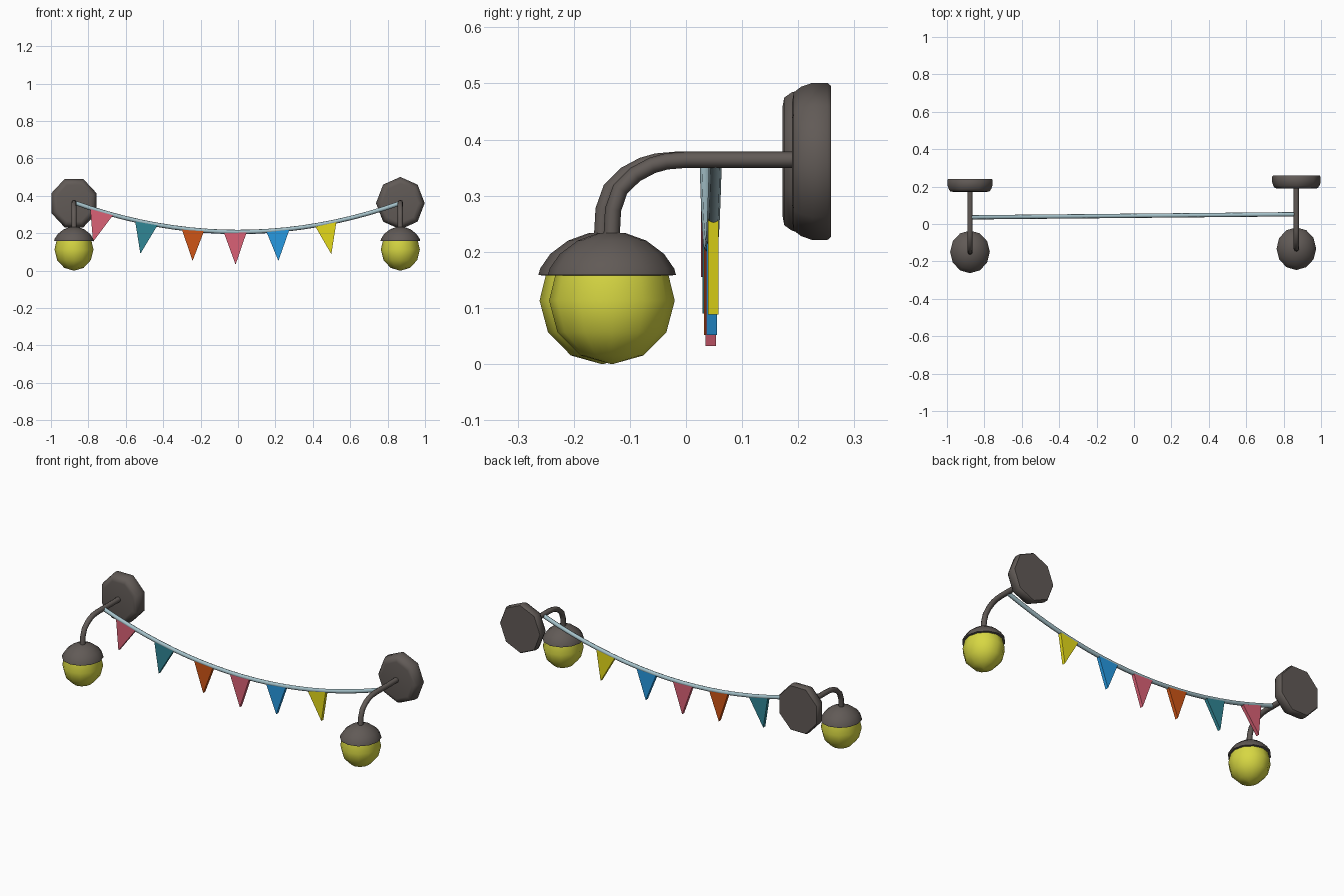
import bpy, bmesh, math
from mathutils import Matrix

if "Cube" in bpy.data.objects:
    bpy.data.objects.remove(bpy.data.objects["Cube"])


def mat(name, r, g, b):
    m = bpy.data.materials.new(name)
    m.diffuse_color = (r, g, b, 1)
    m.use_nodes = True
    m.node_tree.nodes["Principled BSDF"].inputs["Base Color"].default_value = m.diffuse_color
    return m


METAL = mat("dark_metal", .12, .103, .094)
GLOBE = mat("lime_glass", .68, .68, .055)
ROPE = mat("pale_blue_rope", .37, .53, .58)
PINK = mat("pink", .70, .12, .18)
TEAL = mat("teal", .03, .24, .30)
ORANGE = mat("orange", .62, .09, .008)
BLUE = mat("blue", .02, .32, .75)
YELLOW = mat("yellow", .78, .70, .01)


def finish(name, bm, material, smooth=None):
    bmesh.ops.recalc_face_normals(bm, faces=bm.faces)
    me = bpy.data.meshes.new(name)
    bm.to_mesh(me)
    bm.free()
    me.materials.append(material)
    ob = bpy.data.objects.new(name, me)
    bpy.context.collection.objects.link(ob)
    if smooth:
        bpy.ops.object.select_all(action='DESELECT')
        ob.select_set(True)
        bpy.context.view_layer.objects.active = ob
        bpy.ops.object.shade_smooth_by_angle(angle=math.radians(smooth))
    return ob


def lathe(name, profile, seg, phase, matrix, material, smooth):
    """Closed solid of revolution about local z from (radius, z) points."""
    bm = bmesh.new()
    rings = []
    for r, z in profile:
        rings.append([bm.verts.new((r * math.cos(phase + 2 * math.pi * i / seg),
                                    r * math.sin(phase + 2 * math.pi * i / seg), z))
                      for i in range(seg)])
    for a, b in zip(rings, rings[1:]):
        for i in range(seg):
            j = (i + 1) % seg
            bm.faces.new((a[i], a[j], b[j], b[i]))
    bm.faces.new(rings[0])
    bm.faces.new(rings[-1])
    bm.transform(matrix)
    return finish(name, bm, material, smooth)


def tube(name, pts, radius, material):
    cu = bpy.data.curves.new(name, 'CURVE')
    cu.dimensions = '3D'
    cu.bevel_depth = radius
    cu.bevel_resolution = 2
    cu.use_fill_caps = True
    sp = cu.splines.new('POLY')
    sp.points.add(len(pts) - 1)
    for p, co in zip(sp.points, pts):
        p.co = (*co, 1)
    sp.use_smooth = True
    cu.materials.append(material)
    ob = bpy.data.objects.new(name, cu)
    bpy.context.collection.objects.link(ob)
    bpy.ops.object.select_all(action='DESELECT')
    ob.select_set(True)
    bpy.context.view_layer.objects.active = ob
    bpy.ops.object.convert(target='MESH')
    bpy.ops.object.shade_smooth_by_angle(angle=math.radians(50))


# lamp profiles
ball = [(.112 * math.sin(math.radians(a)), .113 - .113 * math.cos(math.radians(a)))
        for a in (1, 30, 60, 90, 118)]
dome = [(.108, .158), (.114, .159), (.111, .170), (.093, .196), (.061, .220), (.025, .233), (.003, .234)]
plate = [(.105, -.001), (.123, .002), (.133, .015), (.140, .035), (.140, .062), (.135, .068)]
arm = [(.20, .364), (0, .364), (-.035, .361), (-.06, .354), (-.09, .338),
       (-.117, .312), (-.130, .275), (-.133, .22)]

# two lamps: wall plate, bent arm, cap and globe
for side, x, dy, turn in (("left", -.877, -.017, math.pi / 8), ("right", .868, 0, 0)):
    squash = Matrix.Diagonal((.93, 1, 1, 1))
    at = Matrix.Translation((x, -.132 + dy, 0)) @ squash
    lathe(side + "_globe", ball, 12, 0, at, GLOBE, 60)
    lathe(side + "_cap", dome, 12, 0, at, METAL, 50)
    wall = (Matrix.Translation((x, .19 + dy, .361)) @ squash
            @ Matrix.Rotation(-math.pi / 2, 4, 'X'))
    lathe(side + "_wall_plate", plate, 8, turn, wall, METAL, 50)
    tube(side + "_arm", [(x, y + dy, z) for y, z in arm], .0145, METAL)


# sagging rope
def rope_y(x):
    return .044 + .0095 * x


N = 20
xs = [-.872 + 1.738 * i / N for i in range(N + 1)]
tube("rope", [(x, rope_y(x), .207 + .155 * (x / .87) ** 2) for x in xs], .0115, ROPE)

# pennants: top left, top right and tip as (x, z)
flags = [
    (PINK, (-.79, .332), (-.668, .297), (-.775, .155)),
    (TEAL, (-.55, .266), (-.43, .243), (-.522, .09)),
    (ORANGE, (-.30, .221), (-.182, .211), (-.243, .052)),
    (PINK, (-.076, .205), (.046, .205), (-.013, .032)),
    (BLUE, (.152, .208), (.275, .22), (.216, .052)),
    (YELLOW, (.41, .242), (.527, .266), (.499, .088)),
]
for n, (m, *tri) in enumerate(flags, 1):
    bm = bmesh.new()
    y = rope_y(tri[2][0])
    front = [bm.verts.new((x, y - .0095, z)) for x, z in tri]
    back = [bm.verts.new((x, y + .0095, z)) for x, z in tri]
    bm.faces.new(front)
    bm.faces.new(back)
    for i in range(3):
        j = (i + 1) % 3
        bm.faces.new((front[i], front[j], back[j], back[i]))
    finish("pennant_%d" % n, bm, m)
